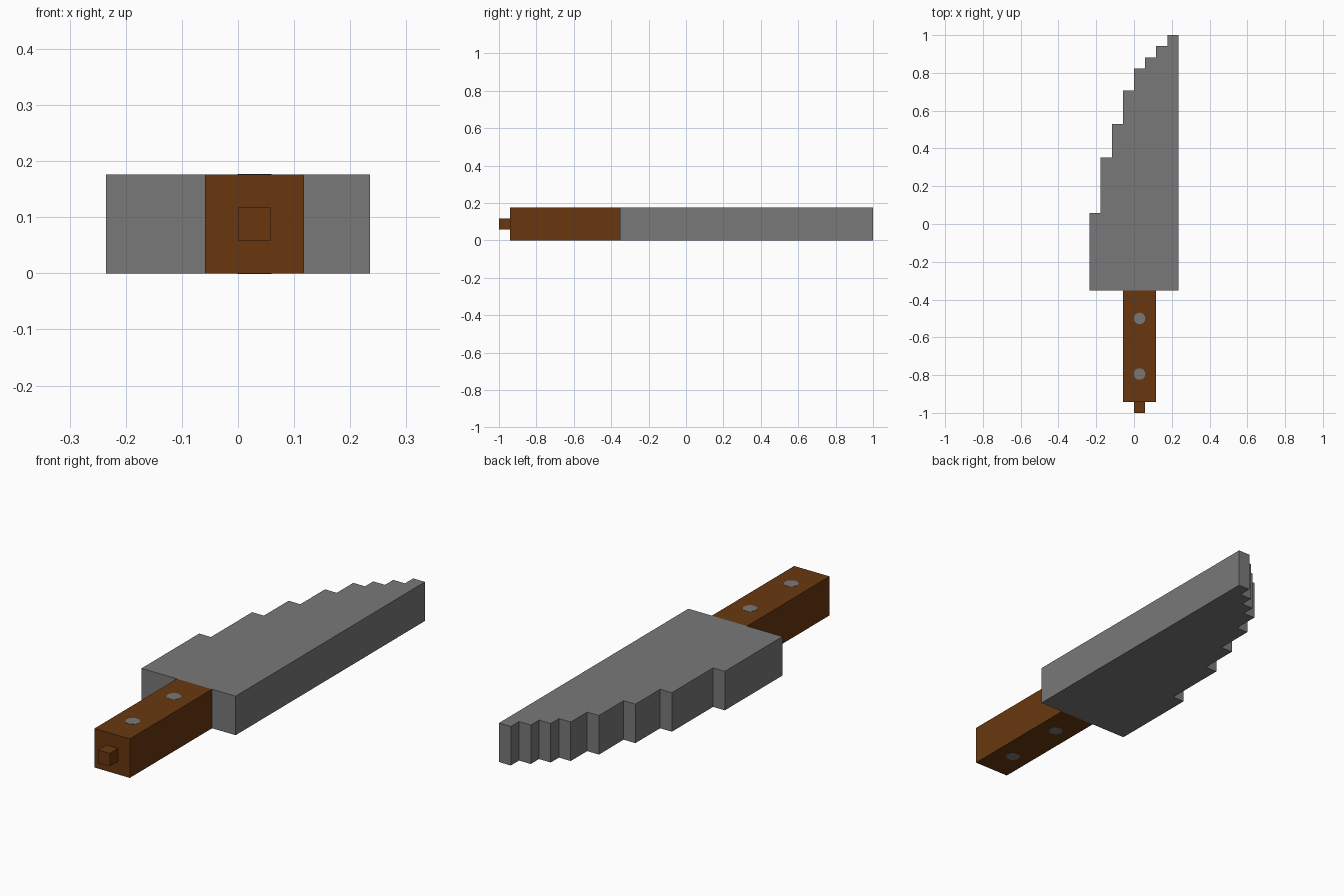
import bpy
import bmesh
from mathutils import Matrix

cube = bpy.data.objects.get("Cube")
if cube:
    bpy.data.objects.remove(cube, do_unlink=True)

U = 1 / 17          # one block of the stepped design
THICK = 3 * U       # thickness of blade and handle


def material(name, rgb):
    m = bpy.data.materials.new(name)
    m.use_nodes = True
    m.diffuse_color = (*rgb, 1)
    bsdf = m.node_tree.nodes["Principled BSDF"]
    bsdf.inputs["Base Color"].default_value = (*rgb, 1)
    bsdf.inputs["Roughness"].default_value = 0.7
    return m


STEEL = material("steel grey", (0.19, 0.19, 0.19))
WOOD = material("wood brown", (0.138, 0.039, 0.005))


def finish(name, bm, mat):
    bmesh.ops.recalc_face_normals(bm, faces=bm.faces)
    mesh = bpy.data.meshes.new(name)
    bm.to_mesh(mesh)
    bm.free()
    mesh.materials.append(mat)
    obj = bpy.data.objects.new(name, mesh)
    bpy.context.collection.objects.link(obj)
    return obj


def prism(name, outline, z0, z1, mat):
    """Extrude an outline given in blocks from z0 to z1."""
    bm = bmesh.new()
    face = bm.faces.new([bm.verts.new((x * U, y * U, z0)) for x, y in outline])
    top = bmesh.ops.extrude_face_region(bm, geom=[face])["geom"]
    verts = [g for g in top if isinstance(g, bmesh.types.BMVert)]
    bmesh.ops.translate(bm, verts=verts, vec=(0, 0, z1 - z0))
    return finish(name, bm, mat)


def box(name, x0, x1, y0, y1, z0, z1, mat):
    return prism(name, [(x0, y0), (x1, y0), (x1, y1), (x0, y1)], z0, z1, mat)


# Blade: straight spine on +x, cutting edge climbing one block per step
outline = [(4, -6), (4, 17)]
step_tops = [17, 16, 15, 14, 12, 9, 6, 1]
for i, y in enumerate(step_tops):
    x = 3 - i
    if i:
        outline.append((x + 1, y))
    outline.append((x, y))
outline.append((-4, -6))
prism("blade", outline, 0, THICK, STEEL)

# Handle with a small end knob
box("handle", -1, 2, -16, -6, 0, THICK, WOOD)
box("handle_knob", 0, 1, -17, -16, U, 2 * U, WOOD)

# Rivets pass through the handle, nearly flush on both faces
for name, y in (("front_rivet", -13.5), ("rear_rivet", -8.5)):
    bm = bmesh.new()
    bmesh.ops.create_cone(bm, cap_ends=True, segments=16,
                          radius1=0.52 * U, radius2=0.52 * U, depth=THICK + 0.002,
                          matrix=Matrix.Translation((0.5 * U, y * U, THICK / 2)))
    finish(name, bm, STEEL)
